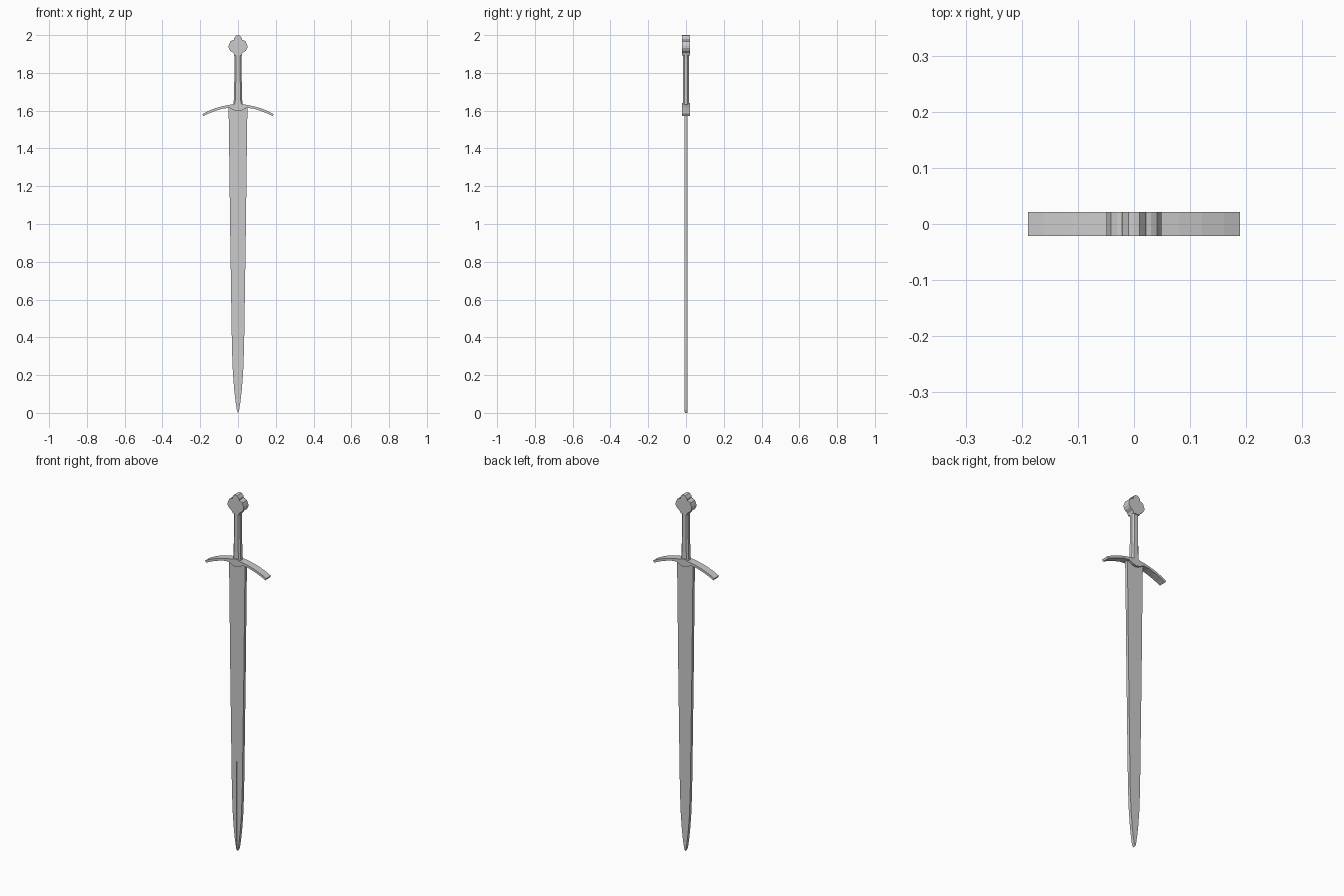
import bpy, bmesh

if "Cube" in bpy.data.objects:
    bpy.data.objects.remove(bpy.data.objects["Cube"])


def symmetric_plate(name, right_side, depth):
    """Extrude a left-right symmetric x-z outline, given by its right side from bottom to top."""
    left = [(-x, z) for x, z in reversed(right_side) if x > 1e-6]
    outline = right_side + left
    bm = bmesh.new()
    face = bm.faces.new([bm.verts.new((x, -depth / 2, z)) for x, z in outline])
    ext = bmesh.ops.extrude_face_region(bm, geom=[face])
    verts = [g for g in ext["geom"] if isinstance(g, bmesh.types.BMVert)]
    bmesh.ops.translate(bm, verts=verts, vec=(0, depth, 0))
    bmesh.ops.recalc_face_normals(bm, faces=bm.faces)
    mesh = bpy.data.meshes.new(name)
    bm.to_mesh(mesh)
    bm.free()
    obj = bpy.data.objects.new(name, mesh)
    bpy.context.collection.objects.link(obj)
    return obj


# Flat tapering blade with a curved point
blade = symmetric_plate("blade", [
    (0, 0), (0.006, 0.015), (0.013, 0.06), (0.02, 0.12), (0.027, 0.21),
    (0.032, 0.34), (0.036, 0.6), (0.042, 1.0), (0.048, 1.5), (0.05, 1.615),
    (0, 1.62)], 0.017)

# Thin groove down the lower half of the blade front
groove = symmetric_plate("groove_cutter", [(0.0018, -0.01), (0.0018, 0.5), (0, 0.69)], 0.01)
groove.location.y = -0.0105
groove.hide_render = True
groove.hide_set(True)
cut = blade.modifiers.new("groove", 'BOOLEAN')
cut.operation = 'DIFFERENCE'
cut.object = groove

# Drooping crossguard with a pointed centre
symmetric_plate("crossguard", [
    (0, 1.597), (0.022, 1.602), (0.045, 1.615), (0.08, 1.611), (0.12, 1.599),
    (0.16, 1.583), (0.184, 1.571), (0.189, 1.582), (0.16, 1.597),
    (0.12, 1.613), (0.08, 1.624), (0.045, 1.631), (0.022, 1.634),
    (0.012, 1.640)], 0.042)

# Grip: eight-sided, slightly waisted column
bm = bmesh.new()
rings = []
for z, w in [(1.625, 0.024), (1.68, 0.021), (1.84, 0.0185), (1.88, 0.0185), (1.91, 0.022)]:
    d, c = 0.0165, 0.008
    ring = [(w, -d + c), (w, d - c), (w - c, d), (c - w, d),
            (-w, d - c), (-w, c - d), (c - w, -d), (w - c, -d)]
    rings.append([bm.verts.new((x, y, z)) for x, y in ring])
for a, b in zip(rings, rings[1:]):
    for i in range(8):
        j = (i + 1) % 8
        bm.faces.new((a[i], a[j], b[j], b[i]))
bm.faces.new(rings[0])
bm.faces.new(rings[-1])
bmesh.ops.recalc_face_normals(bm, faces=bm.faces)
mesh = bpy.data.meshes.new("grip")
bm.to_mesh(mesh)
bm.free()
bpy.context.collection.objects.link(bpy.data.objects.new("grip", mesh))

# Lobed flat pommel with a small crown
symmetric_plate("pommel", [
    (0.019, 1.893), (0.024, 1.905), (0.041, 1.917), (0.049, 1.932), (0.049, 1.945),
    (0.041, 1.966), (0.030, 1.973), (0.021, 1.975), (0.020, 1.985),
    (0.010, 1.998), (0, 2.0)], 0.042)
